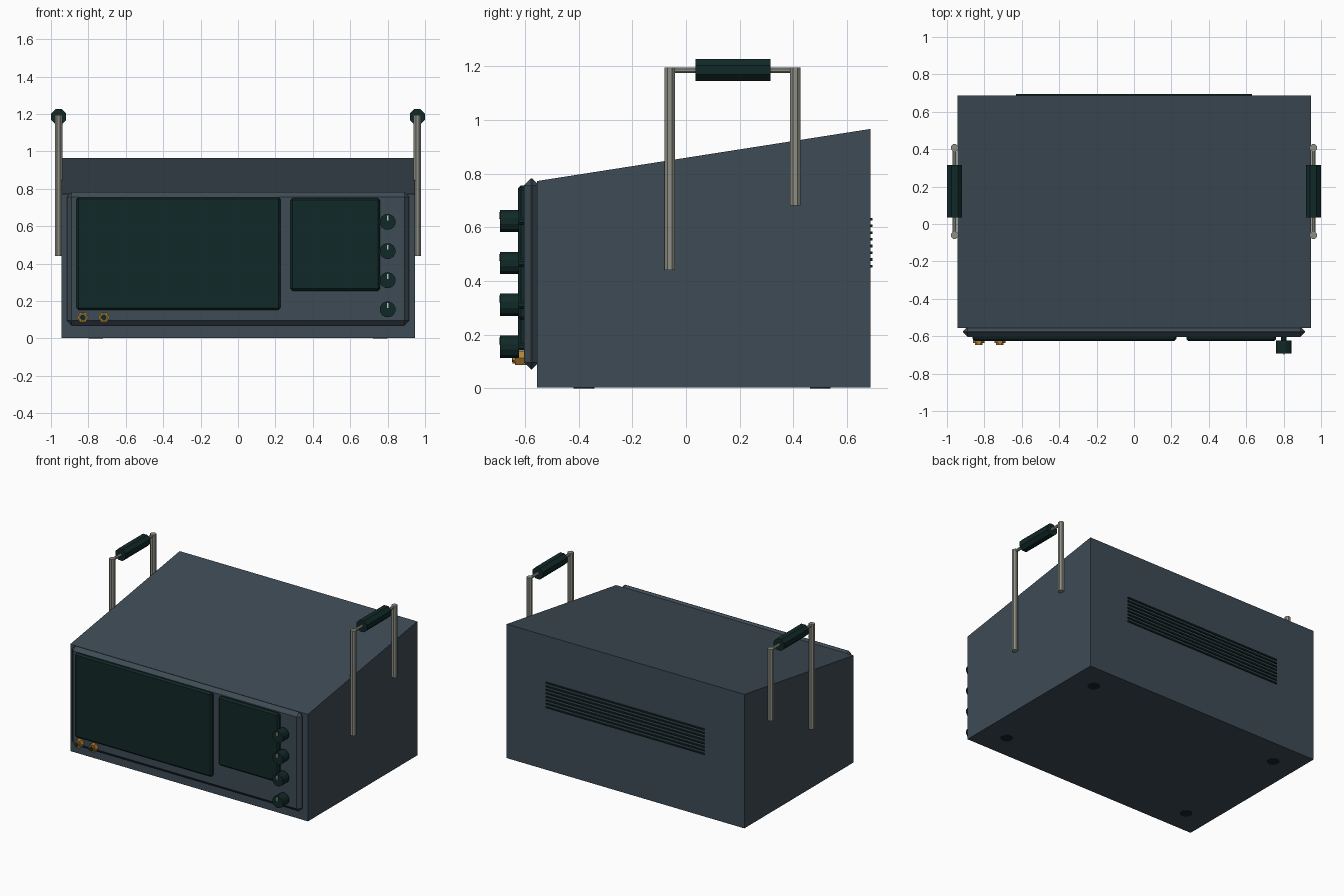
import bpy, bmesh, math
from mathutils import Matrix, Vector

if "Cube" in bpy.data.objects:
    bpy.data.objects.remove(bpy.data.objects["Cube"])


def mat(name, r, g, b):
    m = bpy.data.materials.new(name)
    m.diffuse_color = (r, g, b, 1)
    m.use_nodes = True
    m.node_tree.nodes["Principled BSDF"].inputs["Base Color"].default_value = m.diffuse_color
    return m


SLATE = mat("slate casing", 0.048, 0.070, 0.090)
DARK = mat("dark green plastic", 0.0055, 0.022, 0.021)
STEEL = mat("warm grey steel", 0.27, 0.27, 0.235)
BRASS = mat("brass", 0.45, 0.23, 0.035)
PALE = mat("pale marker", 0.55, 0.58, 0.55)


def finish(name, bm, material):
    bmesh.ops.recalc_face_normals(bm, faces=bm.faces)
    me = bpy.data.meshes.new(name)
    bm.to_mesh(me)
    bm.free()
    me.materials.append(material)
    ob = bpy.data.objects.new(name, me)
    bpy.context.collection.objects.link(ob)
    return ob


def box(name, lo, hi, material, bevel=0):
    bm = bmesh.new()
    bmesh.ops.create_cube(bm, size=1)
    for v in bm.verts:
        v.co = [lo[i] if v.co[i] < 0 else hi[i] for i in range(3)]
    if bevel:
        bmesh.ops.bevel(bm, geom=bm.edges[:], offset=bevel, segments=1,
                        profile=0.5, affect='EDGES')
    return finish(name, bm, material)


def rod(name, a, b, radius, material, sides=8):
    a, b = Vector(a), Vector(b)
    d = b - a
    bm = bmesh.new()
    turn = d.to_track_quat('Z', 'Y').to_matrix().to_4x4()
    spin = Matrix.Rotation(math.pi / sides, 4, 'Z')
    bmesh.ops.create_cone(bm, cap_ends=True, segments=sides, radius1=radius,
                          radius2=radius, depth=d.length,
                          matrix=Matrix.Translation((a + b) / 2) @ turn @ spin)
    return finish(name, bm, material)


# casing: box with a top that rises towards the back
casing = box("casing", (-0.945, -0.555, 0.003), (0.945, 0.687, 0.966), SLATE)
for v in casing.data.vertices:
    if v.co.y < 0 and v.co.z > 0.5:
        v.co.z = 0.772

# front panel and the two screens
box("front_panel", (-0.915, -0.603, 0.07), (0.915, -0.548, 0.782), SLATE, 0.026)
box("main_screen", (-0.863, -0.626, 0.152), (0.227, -0.59, 0.756), DARK, 0.011)
box("side_screen", (0.28, -0.626, 0.255), (0.76, -0.59, 0.75), DARK, 0.011)

# column of knobs with stems and pointer marks
for i in range(4):
    x, z = 0.80, 0.155 + 0.156 * i
    rod("knob_stem", (x, -0.59, z), (x, -0.63, z), 0.016, DARK)
    rod("knob", (x, -0.622, z), (x, -0.692, z), 0.043, DARK, 12)
    box("knob_pointer", (x - 0.004, -0.697, z + 0.008),
        (x + 0.004, -0.691, z + 0.034), PALE)

# brass sockets
for x in (-0.83, -0.717):
    z = 0.113
    rod("socket_nut", (x, -0.59, z), (x, -0.636, z), 0.030, BRASS, 6)
    rod("socket_barrel", (x, -0.63, z), (x, -0.646, z), 0.022, BRASS, 8)
    rod("socket_hole", (x, -0.64, z), (x, -0.648, z), 0.016, DARK, 8)

# side handles: two legs, crossbar and grip on each side
for s in (-1, 1):
    x, top = s * 0.959, 1.185
    rod("handle_front_leg", (x, -0.06, 0.44), (x, -0.06, 1.195), 0.021, STEEL)
    rod("handle_rear_leg", (x, 0.407, 0.68), (x, 0.407, 1.195), 0.021, STEEL)
    rod("handle_crossbar", (x, -0.06, top), (x, 0.407, top), 0.011, STEEL)
    rod("handle_grip", (x, 0.035, top), (x, 0.315, top), 0.044, DARK)

# rear vent slats
for i in range(8):
    z = 0.455 + 0.025 * i
    box("vent_slat", (-0.63, 0.68, z - 0.005), (0.63, 0.695, z + 0.005), DARK)

# nearly flush feet
for x in (-0.76, 0.76):
    for y in (-0.38, 0.50):
        rod("foot", (x, y, 0), (x, y, 0.03), 0.04, DARK, 12)
